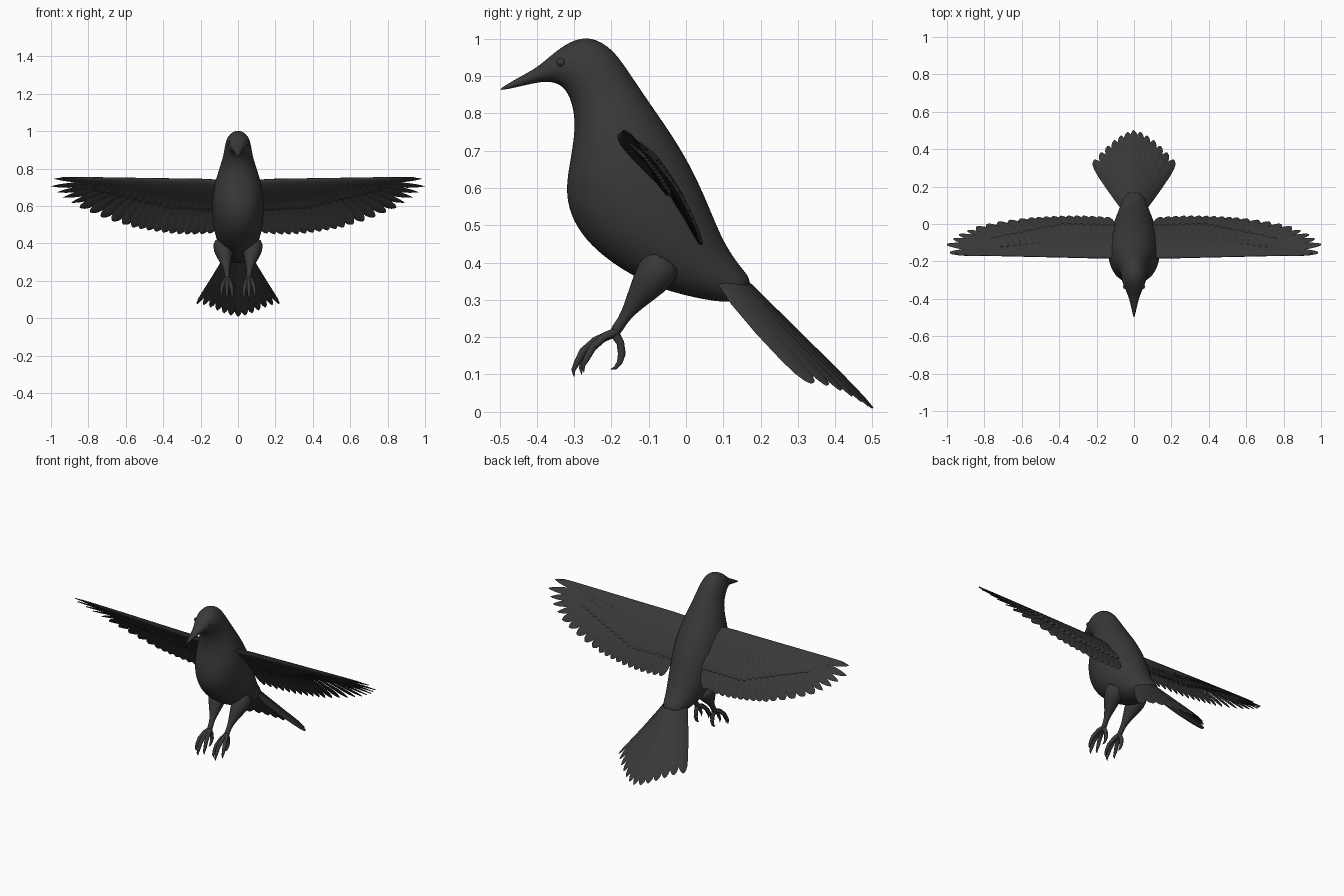
import bpy, bmesh, math
from mathutils import Vector

if "Cube" in bpy.data.objects:
    bpy.data.objects.remove(bpy.data.objects["Cube"])

mat = bpy.data.materials.new("charcoal plumage")
mat.diffuse_color = (0.04, 0.04, 0.04, 1)
mat.use_nodes = True
mat.node_tree.nodes["Principled BSDF"].inputs["Base Color"].default_value = mat.diffuse_color


def loft(bm, rings):
    """Skin a list of closed rings and cap both ends."""
    vs = [[bm.verts.new(p) for p in r] for r in rings]
    n = len(vs[0])
    for a, b in zip(vs, vs[1:]):
        for i in range(n):
            bm.faces.new((a[i], a[(i + 1) % n], b[(i + 1) % n], b[i]))
    bm.faces.new(vs[0])
    bm.faces.new(vs[-1])


def finish(bm, name, mirror=False, subsurf=0, angle=40):
    bmesh.ops.recalc_face_normals(bm, faces=bm.faces)
    me = bpy.data.meshes.new(name)
    bm.to_mesh(me)
    bm.free()
    me.materials.append(mat)
    me.polygons.foreach_set("use_smooth", [True] * len(me.polygons))
    me.set_sharp_from_angle(angle=math.radians(angle))
    ob = bpy.data.objects.new(name, me)
    bpy.context.collection.objects.link(ob)
    if mirror:
        ob.modifiers.new("mirror", 'MIRROR')
    if subsurf:
        s = ob.modifiers.new("subsurf", 'SUBSURF')
        s.levels = s.render_levels = subsurf
    return ob


def tube(bm, pts, n=10):
    """Round tube through (x, y, z, radius) points."""
    P = [Vector(p[:3]) for p in pts]
    rings = []
    for i, p in enumerate(P):
        d = (P[min(i + 1, len(P) - 1)] - P[max(i - 1, 0)]).normalized()
        u = Vector((1, 0, 0))
        u = (u - d * u.dot(d)).normalized()
        v = d.cross(u)
        rings.append([p + (u * math.cos(a) + v * math.sin(a)) * pts[i][3]
                      for a in (2 * math.pi * k / n for k in range(n))])
    loft(bm, rings)


ROUND = [(0, .45), (.25, .7), (.5, .9), (.75, 1), (.88, .92), (.95, .68), (.985, .38), (1, .08)]
POINTED = [(0, .5), (.3, .9), (.55, 1), (.75, .85), (.88, .6), (.96, .32), (1, .05)]


def feather(bm, surf, root, tip, w, shape=ROUND, h=0, th=.006, shingle=.004):
    """Thin blade laid on a surface surf(u, v, height)."""
    r, t = Vector(root), Vector(tip)
    d = (t - r).normalized()
    s = Vector((-d.y, d.x))
    rings = []
    for k, f in shape:
        p, q = r.lerp(t, k), s * w * f
        rings.append([surf(*(p - q), h - shingle), surf(*p, h + th * (f + .1)),
                      surf(*(p + q), h + shingle), surf(*p, h - th * (f + .1))])
    loft(bm, rings)


# Body, head and beak: back point, belly point, half width
sections = [
    (-.5, .866, -.499, .861, .003), (-.45, .896, -.45, .871, .014), (-.40, .922, -.40, .883, .026),
    (-.36, .958, -.36, .886, .042), (-.31, .996, -.328, .872, .060), (-.255, 1.009, -.308, .835, .069),
    (-.195, .975, -.299, .79, .075), (-.15, .908, -.30, .74, .088), (-.09, .82, -.312, .67, .118),
    (-.03, .735, -.325, .60, .136), (.02, .65, -.315, .53, .141), (.06, .56, -.275, .462, .137),
    (.092, .48, -.205, .40, .122), (.118, .43, -.10, .338, .10), (.15, .385, .02, .304, .075),
    (.18, .35, .15, .285, .05)]
bm = bmesh.new()
N = 20
rings = []
for ty, tz, by, bz, w in sections:
    ring = []
    for k in range(N):
        a = 2 * math.pi * k / N
        c = (1 + math.cos(a)) / 2
        ring.append((w * math.sin(a), by + (ty - by) * c, bz + (tz - bz) * c))
    rings.append(ring)
loft(bm, rings)
finish(bm, "body", subsurf=2, angle=180)

# Eyes
bm = bmesh.new()
bmesh.ops.create_uvsphere(bm, u_segments=12, v_segments=8, radius=.012)
bmesh.ops.translate(bm, verts=bm.verts, vec=(.047, -.335, .937))
finish(bm, "eyes", mirror=True)


# Wings: a cambered sloping surface, x along the span and c along the chord
def wing(x, c, h):
    k = h + .022 * math.sin(math.pi * max(0, min(c / .375, 1)))
    return (min(x, 1), -.19 + .025 * x + .6 * c + .8 * k, .745 + .012 * x - .8 * c + .6 * k)


bm = bmesh.new()
stations = [(.04, .25, .030), (.2, .25, .028), (.4, .22, .024), (.55, .16, .019),
            (.7, .10, .014), (.85, .05, .009), (.96, .02, .004)]
rings = []
for x, chord, th in stations:
    ring = []
    for k in range(14):
        a = 2 * math.pi * k / 14
        c = (1 - math.cos(a)) / 2
        ring.append(wing(x, c * chord, th * math.sin(a) * (1 - .6 * c)))
    rings.append(ring)
loft(bm, rings)
finish(bm, "wing_arms", mirror=True, subsurf=1, angle=60)

bm = bmesh.new()
# long outer flight feathers
tips = [(.985, .016), (1, .075), (.965, .118), (.935, .155), (.89, .19),
        (.845, .222), (.79, .25), (.73, .278), (.67, .302), (.61, .322)]
for i, t in enumerate(tips):
    feather(bm, wing, (.66 - .022 * i, .035 + .005 * i), t, .024 + .001 * i,
            POINTED if i < 5 else ROUND)
# inner flight feathers
for i in range(11):
    k = i / 10
    feather(bm, wing, (.43 - .35 * k, .06), (.56 - .41 * k, .338 + .037 * math.sin(k * 2.2)), .031)
finish(bm, "flight_feathers", mirror=True)

# short covert feathers giving a scalloped step above and below
bm = bmesh.new()
for i in range(20):
    k = i / 19
    x = .12 + .62 * k
    end = .27 - .15 * max(0, k - .4) / .6
    feather(bm, wing, (x - .03, end * .45), (x + .02 * k, end), .022, h=.010)
    feather(bm, wing, (x - .03, end * .35), (x + .02 * k, end * .8), .022, h=-.010)
finish(bm, "covert_feathers", mirror=True)


# Tail: fan on an arched sloping surface
def tail(u, v, h):
    drop = .045 * (u / (.05 + .43 * max(v, 0))) ** 2
    return (u, v + .07 + .7 * h, .005 + (.43 - v) * 1.0 - drop + .7 * h)


bm = bmesh.new()
for i in range(-6, 7):
    t = i / 6
    feather(bm, tail, (.04 * t, .0), (.215 * t, .428 - .15 * abs(t) ** 1.6), .026,
            h=.004 - .014 * abs(t), th=.007, shingle=.003 * (-1 if i < 0 else 1))
finish(bm, "tail_feathers")

# Legs: feathered thigh and shank
bm = bmesh.new()
tube(bm, [(.08, -.05, .42, .06), (.078, -.085, .365, .055), (.07, -.115, .325, .040),
          (.064, -.14, .29, .026), (.061, -.16, .26, .016), (.058, -.178, .232, .014),
          (.057, -.195, .208, .017)], 14)
finish(bm, "legs", mirror=True, subsurf=1, angle=180)

# Feet: three curled front toes and one rear toe
bm = bmesh.new()
for dx, dy, dz in ((-.026, .012, .0), (.002, -.008, -.006), (.032, .018, .006)):
    tube(bm, [(.057, -.185, .215, .013), (.057 + dx * .5, -.235 + dy, .197 + dz, .011),
              (.057 + dx * .85, -.268 + dy, .168 + dz, .011), (.057 + dx, -.284 + dy, .138 + dz, .009),
              (.057 + dx, -.294 + dy, .118 + dz, .006), (.057 + dx, -.292 + dy, .100 + dz, .001)])
tube(bm, [(.057, -.195, .215, .014), (.056, -.176, .185, .011), (.055, -.172, .155, .011),
          (.055, -.178, .132, .008), (.055, -.190, .117, .005), (.055, -.202, .114, .001)])
finish(bm, "feet", mirror=True, angle=60)
